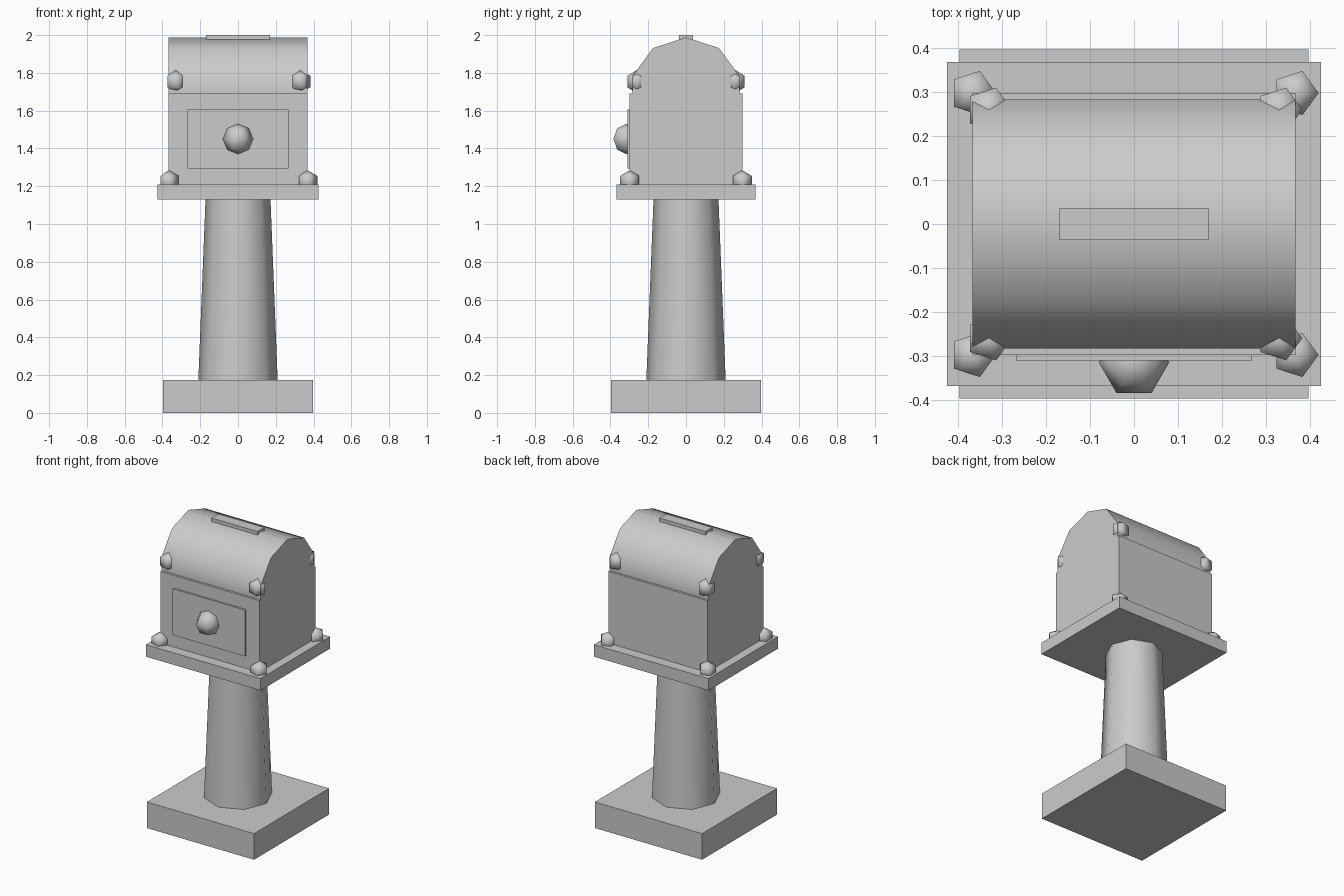
import bpy, bmesh, math

if "Cube" in bpy.data.objects:
    bpy.data.objects.remove(bpy.data.objects["Cube"])


def box(name, x, y, z):
    """Box from (min, max) ranges on each axis."""
    bpy.ops.mesh.primitive_cube_add(
        size=1, location=[(r[0] + r[1]) / 2 for r in (x, y, z)])
    ob = bpy.context.object
    ob.name = name
    ob.scale = [r[1] - r[0] for r in (x, y, z)]
    bpy.ops.object.transform_apply(location=False, rotation=False, scale=True)
    return ob


def ball(name, loc, r, segments, rings):
    """Low-poly ball with one vertex row pointing to +x."""
    me = bpy.data.meshes.new(name)
    bm = bmesh.new()
    rows = [[bm.verts.new((r * math.sin(math.pi * i / rings) * math.cos(2 * math.pi * j / segments),
                           r * math.sin(math.pi * i / rings) * math.sin(2 * math.pi * j / segments),
                           r * math.cos(math.pi * i / rings))) for j in range(segments)]
            for i in range(1, rings)]
    top, bottom = bm.verts.new((0, 0, r)), bm.verts.new((0, 0, -r))
    for j in range(segments):
        k = (j + 1) % segments
        bm.faces.new((top, rows[0][j], rows[0][k]))
        bm.faces.new((bottom, rows[-1][k], rows[-1][j]))
        for a, b in zip(rows, rows[1:]):
            bm.faces.new((a[j], b[j], b[k], a[k]))
    for f in bm.faces:
        f.smooth = True
    bm.to_mesh(me)
    bm.free()
    ob = bpy.data.objects.new(name, me)
    ob.location = loc
    bpy.context.collection.objects.link(ob)
    return ob


def smooth(ob, degrees):
    bpy.ops.object.select_all(action='DESELECT')
    ob.select_set(True)
    bpy.context.view_layer.objects.active = ob
    bpy.ops.object.shade_smooth_by_angle(angle=math.radians(degrees))


# Base, tapered octagonal column and support plate
box("base", (-.397, .397), (-.397, .397), (0, .175))
bpy.ops.mesh.primitive_cone_add(vertices=8, radius1=.21, radius2=.172,
                                depth=.955, location=(0, 0, .6525))
column = bpy.context.object
column.name = "column"
smooth(column, 50)
box("support_plate", (-.425, .425), (-.368, .368), (1.13, 1.21))

# Box body
box("body", (-.367, .367), (-.298, .298), (1.21, 1.69))

# Barrel roof: upper half of a ten-sided cylinder lying along x
R, zc, hx = .298, 1.69, .367
arc = [(R * math.cos(math.radians(a)), zc + R * math.sin(math.radians(a)))
       for a in (18, 54, 90, 126, 162)]
profile = [(arc[0][0], zc)] + arc + [(arc[-1][0], zc)]
bm = bmesh.new()
face = bm.faces.new([bm.verts.new((-hx, y, z)) for y, z in profile])
ext = bmesh.ops.extrude_face_region(bm, geom=[face], use_keep_orig=True)
bmesh.ops.translate(bm, vec=(2 * hx, 0, 0),
                    verts=[v for v in ext["geom"] if isinstance(v, bmesh.types.BMVert)])
bmesh.ops.recalc_face_normals(bm, faces=bm.faces)
mesh = bpy.data.meshes.new("roof")
bm.to_mesh(mesh)
bm.free()
roof = bpy.data.objects.new("roof", mesh)
bpy.context.collection.objects.link(roof)
smooth(roof, 50)

# Ridge strip, front door and knob
box("ridge_strip", (-.17, .17), (-.036, .036), (1.965, 2.0))
box("door", (-.268, .268), (-.31, -.29), (1.295, 1.605))
ball("knob", (0, -.315, 1.45), .08, 6, 4)

# Corner rivets on the plate and at the roof's edge
for sx in (-1, 1):
    for sy in (-1, 1):
        ball("lower_rivet", (sx * .367, sy * .298, 1.224), .061, 5, 3)
        ball("upper_rivet", (sx * .33, sy * .26, 1.754), .061, 5, 3)
